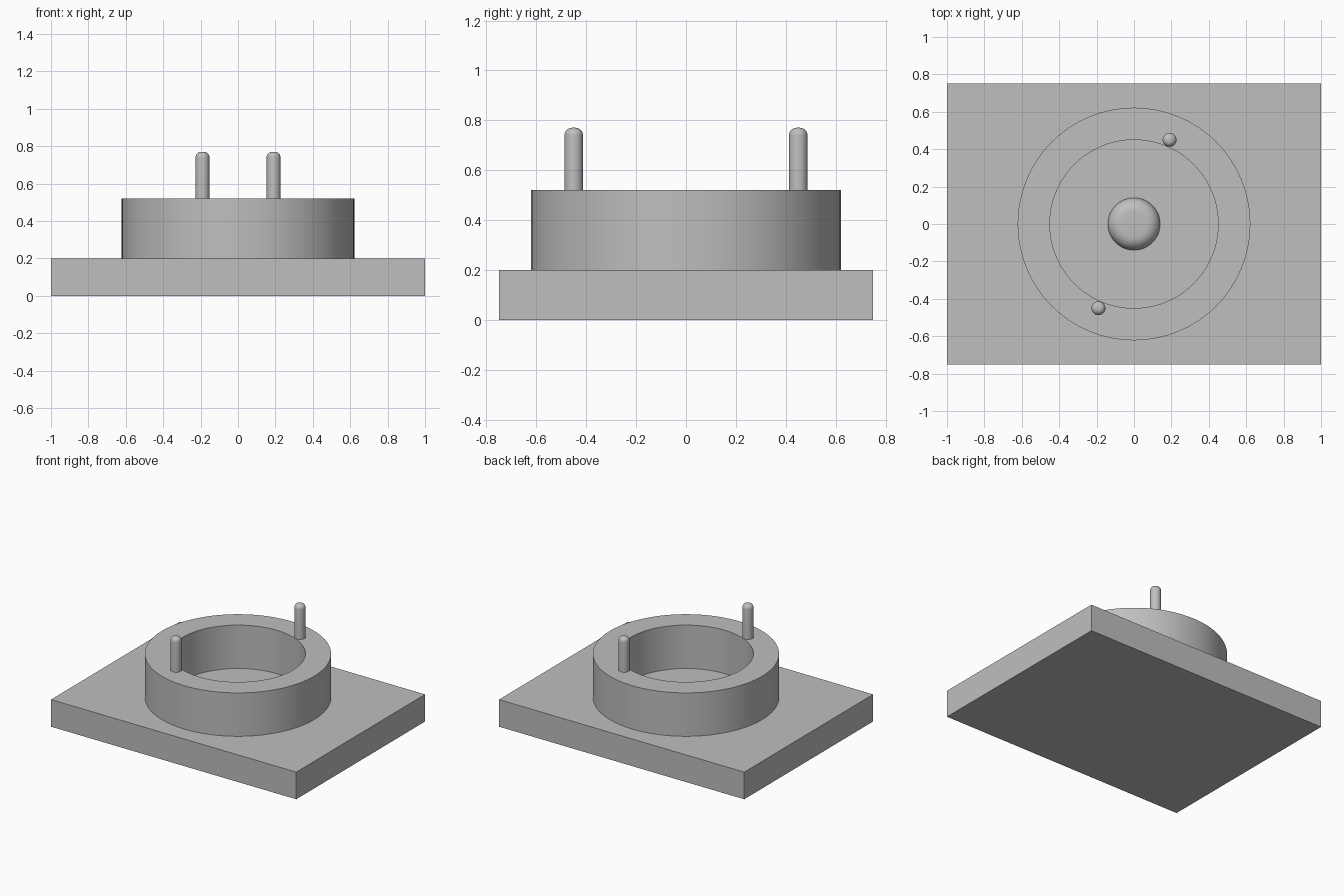
import bpy, math

cube = bpy.data.objects.get("Cube")
if cube:
    bpy.data.objects.remove(cube, do_unlink=True)

grey = bpy.data.materials.new("plain grey")
grey.use_nodes = True
colour = (0.52, 0.52, 0.52, 1)
grey.diffuse_color = colour
grey.node_tree.nodes["Principled BSDF"].inputs["Base Color"].default_value = colour


def lathe(name, profile, location, segments, closed=False):
    """Revolve an (r, z) profile about z; points on the axis become poles."""
    verts, rings = [], []
    for r, z in profile:
        count = segments if r > 0 else 1
        rings.append([len(verts) + i % count for i in range(segments)])
        for i in range(count):
            a = math.tau * i / segments
            verts.append((r * math.cos(a), r * math.sin(a), z))
    pairs = list(zip(rings, rings[1:]))
    if closed:
        pairs.append((rings[-1], rings[0]))
    faces = []
    for low, high in pairs:
        for i in range(segments):
            j = (i + 1) % segments
            quad = (low[i], low[j], high[j], high[i])
            faces.append(tuple(dict.fromkeys(quad)))
    mesh = bpy.data.meshes.new(name)
    mesh.from_pydata(verts, [], faces)
    mesh.materials.append(grey)
    obj = bpy.data.objects.new(name, mesh)
    obj.location = location
    bpy.context.collection.objects.link(obj)
    bpy.ops.object.select_all(action="DESELECT")
    obj.select_set(True)
    bpy.context.view_layer.objects.active = obj
    bpy.ops.object.shade_smooth_by_angle(angle=math.radians(35))
    return obj


def rounded_post(radius, height, fillet, steps=8):
    """Profile of a cylinder with a rounded top edge and a flat cap."""
    points = [(0, 0), (radius, 0)]
    for i in range(steps + 1):
        a = math.pi / 2 * i / steps
        p = (radius - fillet + fillet * math.cos(a),
             height - fillet + fillet * math.sin(a))
        if p != points[-1]:
            points.append(p)
    return points + [(0, height)]


# Rectangular base plate
bpy.ops.mesh.primitive_cube_add(size=1, location=(0, 0, 0.1))
base = bpy.context.object
base.name = "base_plate"
base.scale = (2, 1.5, 0.2)
base.data.materials.append(grey)

# Open ring standing on the plate
lathe("ring_wall", [(0.45, 0.2), (0.622, 0.2), (0.622, 0.52), (0.45, 0.52)],
      (0, 0, 0), 96, closed=True)

# Low rounded button in the middle of the ring
lathe("centre_button", rounded_post(0.14, 0.07, 0.07), (0, 0, 0.2), 48)

# Two round-topped pins, opposite each other on the ring
for name, side in (("back_pin", 1), ("front_pin", -1)):
    lathe(name, rounded_post(0.037, 0.25, 0.03),
          (0.19 * side, 0.45 * side, 0.52), 32)
